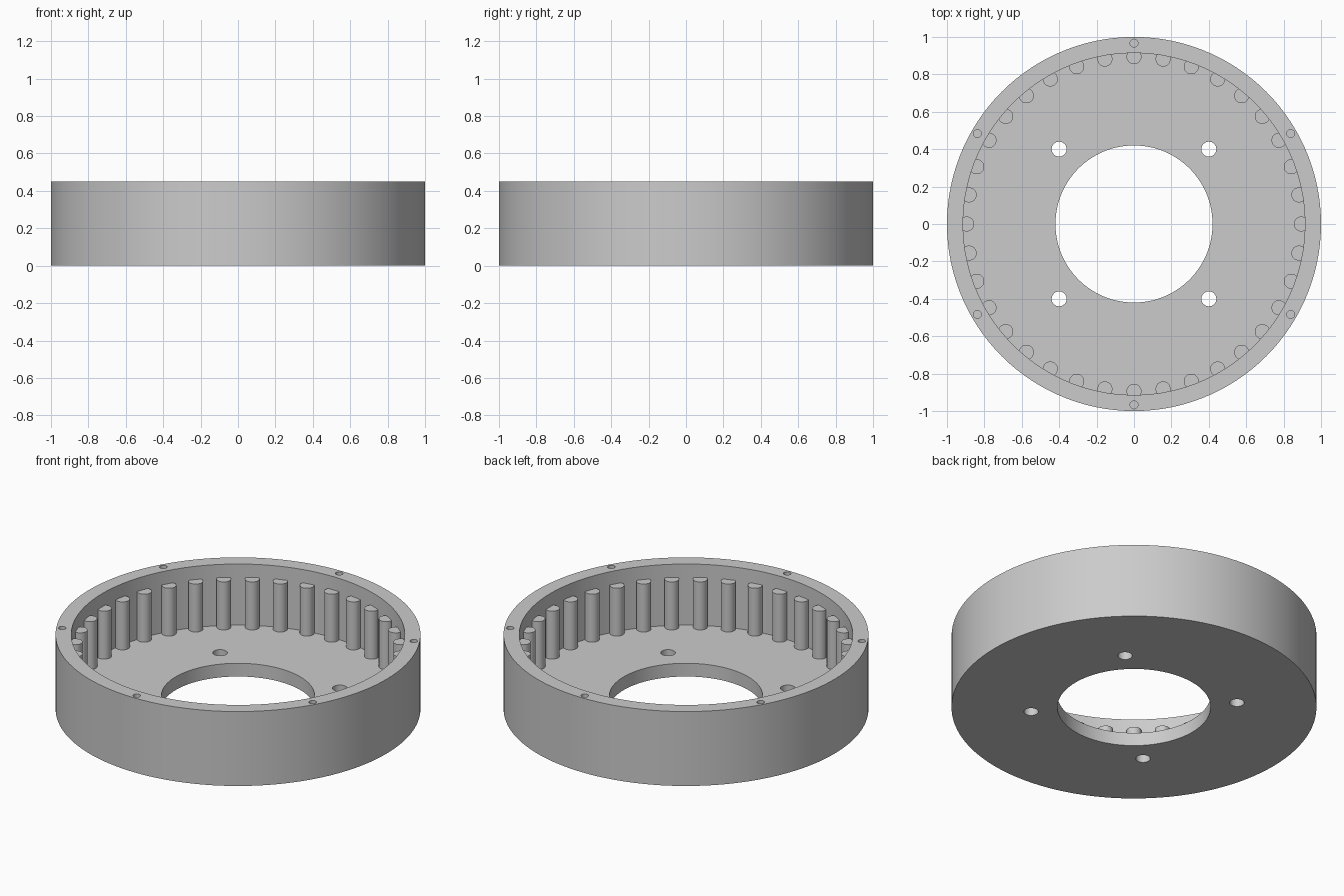
import bpy, bmesh
from math import cos, sin, radians, pi
from mathutils import Matrix, Vector

cube = bpy.data.objects.get("Cube")
if cube:
    bpy.data.objects.remove(cube, do_unlink=True)

HEIGHT, FLOOR, PIN_TOP = 0.45, 0.08, 0.37
OUTER, INNER, BORE = 1.0, 0.914, 0.42

# Single grey finish
grey = bpy.data.materials.new("Machined Grey")
grey.use_nodes = True
colour = (0.6, 0.6, 0.6, 1)
grey.diffuse_color = colour
grey.node_tree.nodes["Principled BSDF"].inputs["Base Color"].default_value = colour


def make_object(name, bm):
    bmesh.ops.recalc_face_normals(bm, faces=bm.faces)
    mesh = bpy.data.meshes.new(name)
    bm.to_mesh(mesh)
    bm.free()
    mesh.materials.append(grey)
    obj = bpy.data.objects.new(name, mesh)
    bpy.context.collection.objects.link(obj)
    return obj


def add_cylinder(bm, radius, distance, angle, bottom, top, sides):
    a = radians(angle)
    place = Matrix.Translation((distance * cos(a), distance * sin(a), (bottom + top) / 2))
    bmesh.ops.create_cone(bm, cap_ends=True, segments=sides, radius1=radius,
                          radius2=radius, depth=top - bottom, matrix=place)


def smooth(obj):
    bpy.ops.object.select_all(action="DESELECT")
    obj.select_set(True)
    bpy.context.view_layer.objects.active = obj
    bpy.ops.object.shade_smooth_by_angle(angle=radians(35))


# Housing: turned cup with a flat floor and central bore
bm = bmesh.new()
profile = [(BORE, 0), (OUTER, 0), (OUTER, HEIGHT), (INNER, HEIGHT), (INNER, FLOOR), (BORE, FLOOR)]
verts = [bm.verts.new((r, 0, z)) for r, z in profile]
edges = [bm.edges.new((verts[i - 1], verts[i])) for i in range(len(verts))]
bmesh.ops.spin(bm, geom=verts + edges, cent=(0, 0, 0), axis=(0, 0, 1),
               angle=2 * pi, steps=120, use_merge=True)
bmesh.ops.remove_doubles(bm, verts=bm.verts, dist=0.0001)
housing = make_object("housing", bm)

# Drilled holes: four through the floor, six blind ones in the rim
bm = bmesh.new()
for i in range(4):
    add_cylinder(bm, 0.04, 0.566, 45 + 90 * i, -0.1, FLOOR + 0.1, 32)
for i in range(6):
    add_cylinder(bm, 0.021, 0.967, 30 + 60 * i, HEIGHT - 0.2, HEIGHT + 0.1, 20)
cutter = make_object("hole_cutter", bm)
cutter.hide_render = True

drill = housing.modifiers.new("Drill", "BOOLEAN")
drill.operation = "DIFFERENCE"
drill.solver = "EXACT"
drill.object = cutter
bpy.context.view_layer.objects.active = housing
bpy.ops.object.modifier_apply(modifier=drill.name)
bpy.data.objects.remove(cutter, do_unlink=True)
smooth(housing)

# Ring of upright pins set into the inner wall
bm = bmesh.new()
for i in range(36):
    add_cylinder(bm, 0.04, 0.895, 10 * i, FLOOR - 0.01, PIN_TOP, 32)
smooth(make_object("ring_pins", bm))
